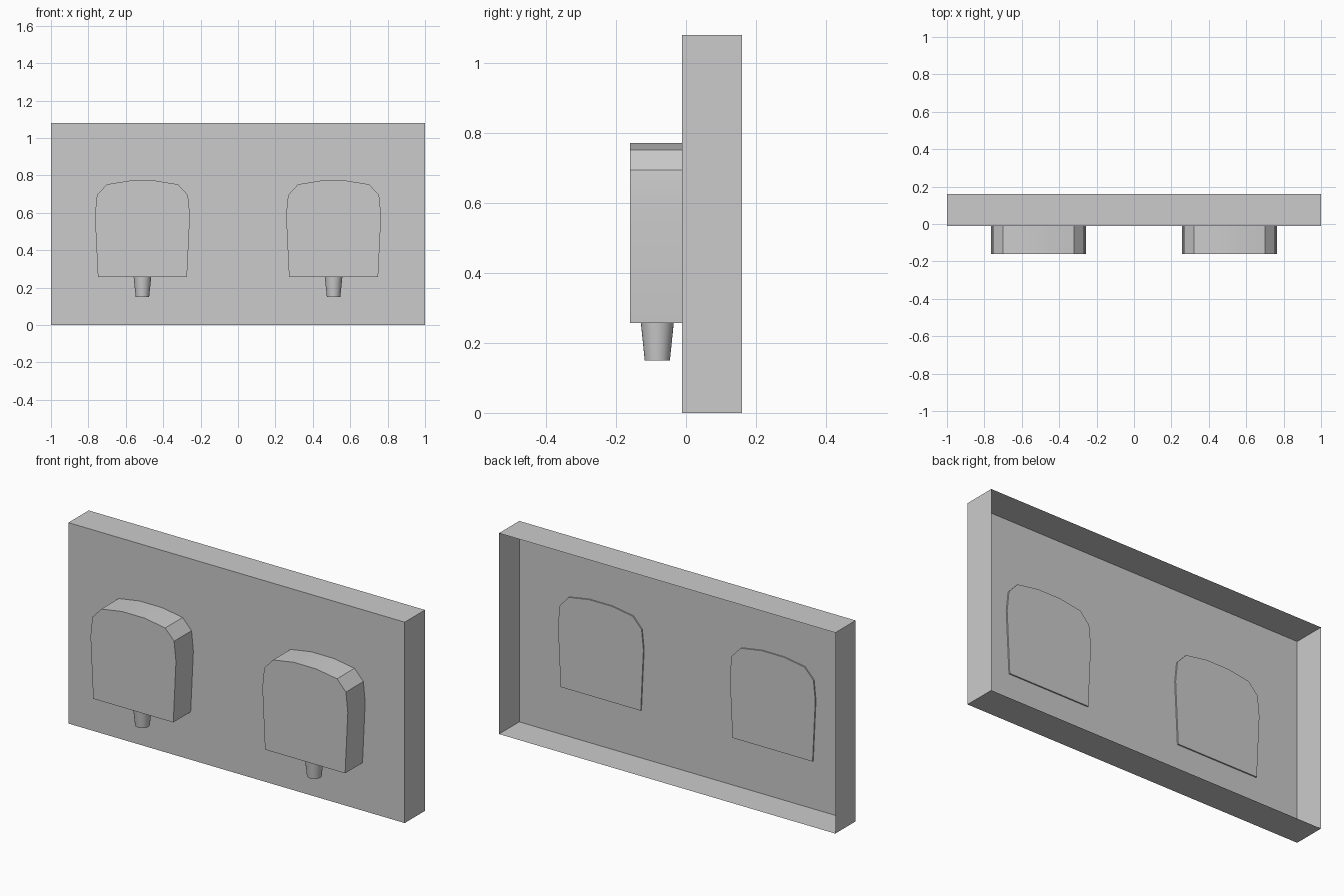
import bpy, bmesh, math
from mathutils import Matrix

if "Cube" in bpy.data.objects:
    bpy.data.objects.remove(bpy.data.objects["Cube"])


def finish(name, bm, smooth=False):
    bmesh.ops.recalc_face_normals(bm, faces=bm.faces)
    mesh = bpy.data.meshes.new(name)
    bm.to_mesh(mesh)
    bm.free()
    obj = bpy.data.objects.new(name, mesh)
    bpy.context.collection.objects.link(obj)
    if smooth:
        mesh.shade_smooth()
        mesh.set_sharp_from_angle(angle=math.radians(30))
    return obj


def wall_panel():
    # Thin shell box, open at the back
    y0, y1, h = -0.012, 0.16, 1.08
    bm = bmesh.new()
    bmesh.ops.create_cube(bm, size=1, matrix=Matrix.Translation((0, (y0 + y1) / 2, h / 2))
                          @ Matrix.Diagonal((2, y1 - y0, h, 1)))
    back = [f for f in bm.faces if f.calc_center_median().y > y1 - 0.001]
    bmesh.ops.delete(bm, geom=back, context='FACES')
    finish("wall_panel", bm)


# Right half of the block outline: (half width, z)
HALF = [(0.238, 0.257), (0.254, 0.588), (0.243, 0.695), (0.19, 0.752), (0.067, 0.772)]


def block(name, cx):
    # Rounded-top slab, its back poking slightly through the panel
    outline = HALF + [(-x, z) for x, z in reversed(HALF)]
    bm = bmesh.new()
    face = bm.faces.new([bm.verts.new((cx + x, -0.16, z)) for x, z in outline])
    ext = bmesh.ops.extrude_face_region(bm, geom=[face], use_keep_orig=True)
    moved = [g for g in ext["geom"] if isinstance(g, bmesh.types.BMVert)]
    bmesh.ops.translate(bm, verts=moved, vec=(0, 0.155, 0))
    finish(name, bm, smooth=True)


def peg(name, cx):
    # Tapered spout below the block
    bm = bmesh.new()
    bmesh.ops.create_cone(bm, cap_ends=True, segments=32, radius1=0.036, radius2=0.047,
                          depth=0.107, matrix=Matrix.Translation((cx, -0.082, 0.2035)))
    finish(name, bm, smooth=True)


wall_panel()
for side, cx in (("left", -0.511), ("right", 0.511)):
    block(f"{side}_block", cx)
    peg(f"{side}_peg", cx)
